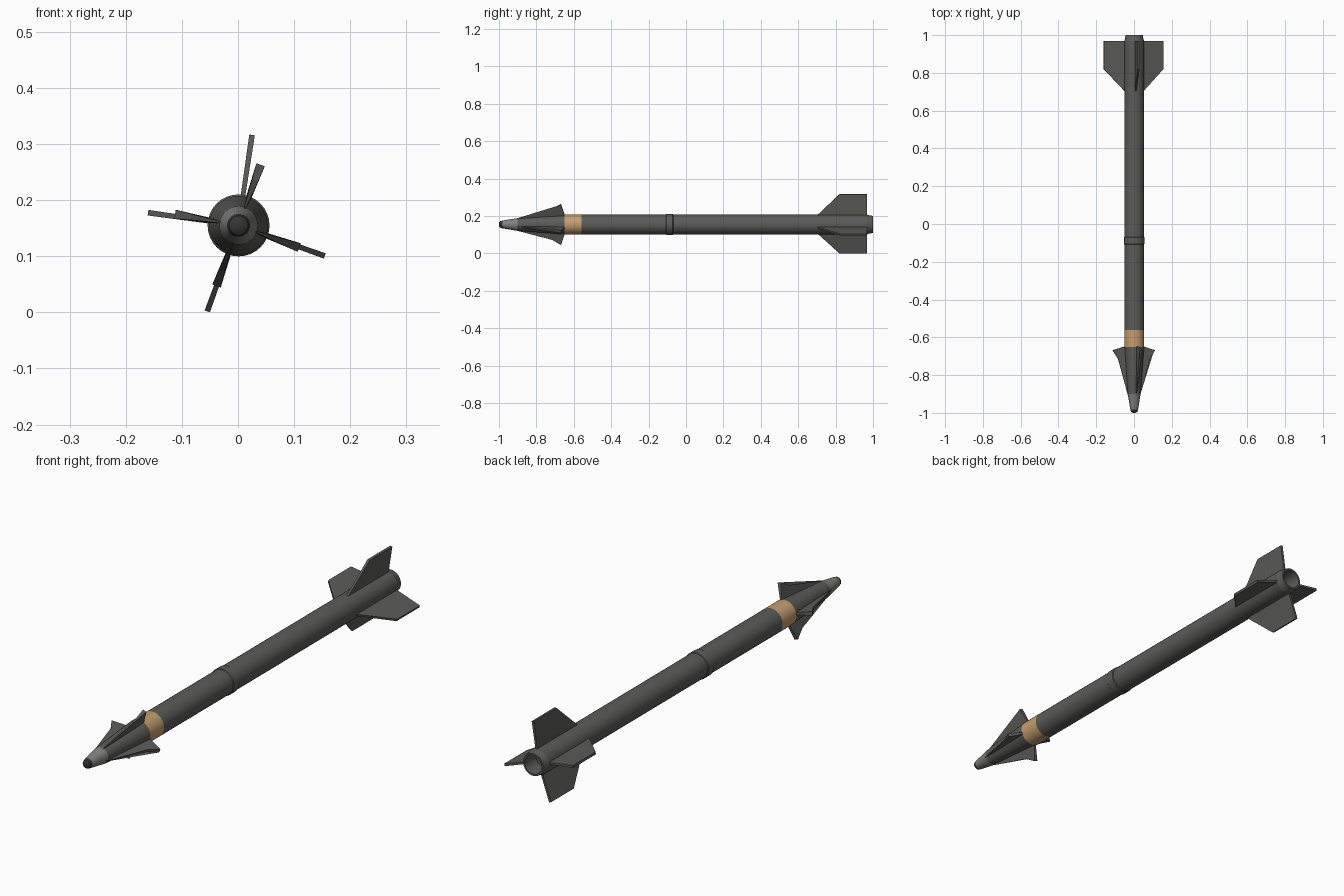
import bpy, bmesh, math
from mathutils import Vector

if "Cube" in bpy.data.objects:
    bpy.data.objects.remove(bpy.data.objects["Cube"])

CX, CZ = 0.001, 0.155   # long axis position


def material(name, rgb):
    m = bpy.data.materials.new(name)
    m.diffuse_color = (*rgb, 1)
    m.use_nodes = True
    m.node_tree.nodes["Principled BSDF"].inputs["Base Color"].default_value = m.diffuse_color
    return m


DARK = material("dark grey", (0.105, 0.105, 0.098))
LIGHT = material("light grey", (0.22, 0.22, 0.215))
BLACK = material("black", (0.035, 0.035, 0.035))
TAN = material("tan", (0.56, 0.34, 0.16))


def finish(bm, name, mat, smooth):
    bmesh.ops.recalc_face_normals(bm, faces=bm.faces)
    me = bpy.data.meshes.new(name)
    bm.to_mesh(me)
    bm.free()
    me.materials.append(mat)
    ob = bpy.data.objects.new(name, me)
    bpy.context.collection.objects.link(ob)
    if smooth:
        bpy.ops.object.select_all(action='DESELECT')
        ob.select_set(True)
        bpy.context.view_layer.objects.active = ob
        bpy.ops.object.shade_smooth_by_angle(angle=math.radians(35))
    return ob


def lathe(name, profile, mat, seg=32):
    """Revolve (y, radius) points around the long axis."""
    bm = bmesh.new()
    rings = []
    for y, r in profile:
        if r == 0:
            rings.append([bm.verts.new((CX, y, CZ))])
        else:
            rings.append([bm.verts.new((CX + r * math.cos(2 * math.pi * i / seg), y,
                                        CZ + r * math.sin(2 * math.pi * i / seg)))
                          for i in range(seg)])
    for a, b in zip(rings, rings[1:]):
        for i in range(seg):
            j = (i + 1) % seg
            if len(a) == 1:
                bm.faces.new((a[0], b[i], b[j]))
            elif len(b) == 1:
                bm.faces.new((a[i], a[j], b[0]))
            else:
                bm.faces.new((a[i], a[j], b[j], b[i]))
    return finish(bm, name, mat, True)


def fin(name, outline, degrees):
    """Plate from (y, radius, thickness) points, turned around the long axis."""
    a = math.radians(degrees)
    out = Vector((math.cos(a), 0, math.sin(a)))
    side = Vector((-math.sin(a), 0, math.cos(a)))
    bm = bmesh.new()
    sheets = [[bm.verts.new(Vector((CX, y, CZ)) + out * r + side * (s * t / 2))
               for y, r, t in outline] for s in (-1, 1)]
    bm.faces.new(sheets[0])
    bm.faces.new(sheets[1][::-1])
    n = len(outline)
    for i in range(n):
        j = (i + 1) % n
        bm.faces.new((sheets[0][i], sheets[0][j], sheets[1][j], sheets[1][i]))
    bmesh.ops.triangulate(bm, faces=[f for f in bm.faces if len(f.verts) > 4])
    return finish(bm, name, DARK, False)


# nose, from the tip back
lathe("nose_tip", [(-1.0, 0), (-0.999, 0.010), (-0.994, 0.017), (-0.982, 0.0205)], BLACK)
lathe("nose_cone", [(-0.982, 0.0205), (-0.90, 0.034)], LIGHT)
lathe("forward_section", [(-0.90, 0.034), (-0.78, 0.043), (-0.65, 0.0525)], DARK)
lathe("tan_band", [(-0.65, 0.0525), (-0.56, 0.0525)], TAN)

# main tube, joint collar and hollow tail
lathe("main_tube", [(-0.56, 0.0525), (0.97, 0.0525)], DARK)
lathe("joint_collar", [(-0.108, 0.0525), (-0.105, 0.0552), (-0.071, 0.0552), (-0.068, 0.0525)], DARK)
lathe("tail_nozzle", [(0.97, 0.0525), (0.978, 0.049), (1.0, 0.046), (1.0, 0.039),
                      (0.93, 0.036), (0.93, 0)], DARK)

# steering fins near the nose, thicker towards the tip
front_outline = [(-0.91, 0.033, 0.003), (-0.715, 0.086, 0.011), (-0.668, 0.115, 0.016),
                 (-0.648, 0.050, 0.009), (-0.66, 0.025, 0.007), (-0.88, 0.020, 0.004)]
for i, deg in enumerate((70, 170, 250, 340)):
    fin(f"front_fin_{i + 1}", front_outline, deg)

# tail fins
rear_outline = [(0.70, 0.048, 0.008), (0.82, 0.163, 0.010),
                (0.968, 0.163, 0.010), (0.968, 0.045, 0.008)]
for i, deg in enumerate((81.5, 172, 250, 340.5)):
    fin(f"rear_fin_{i + 1}", rear_outline, deg)
